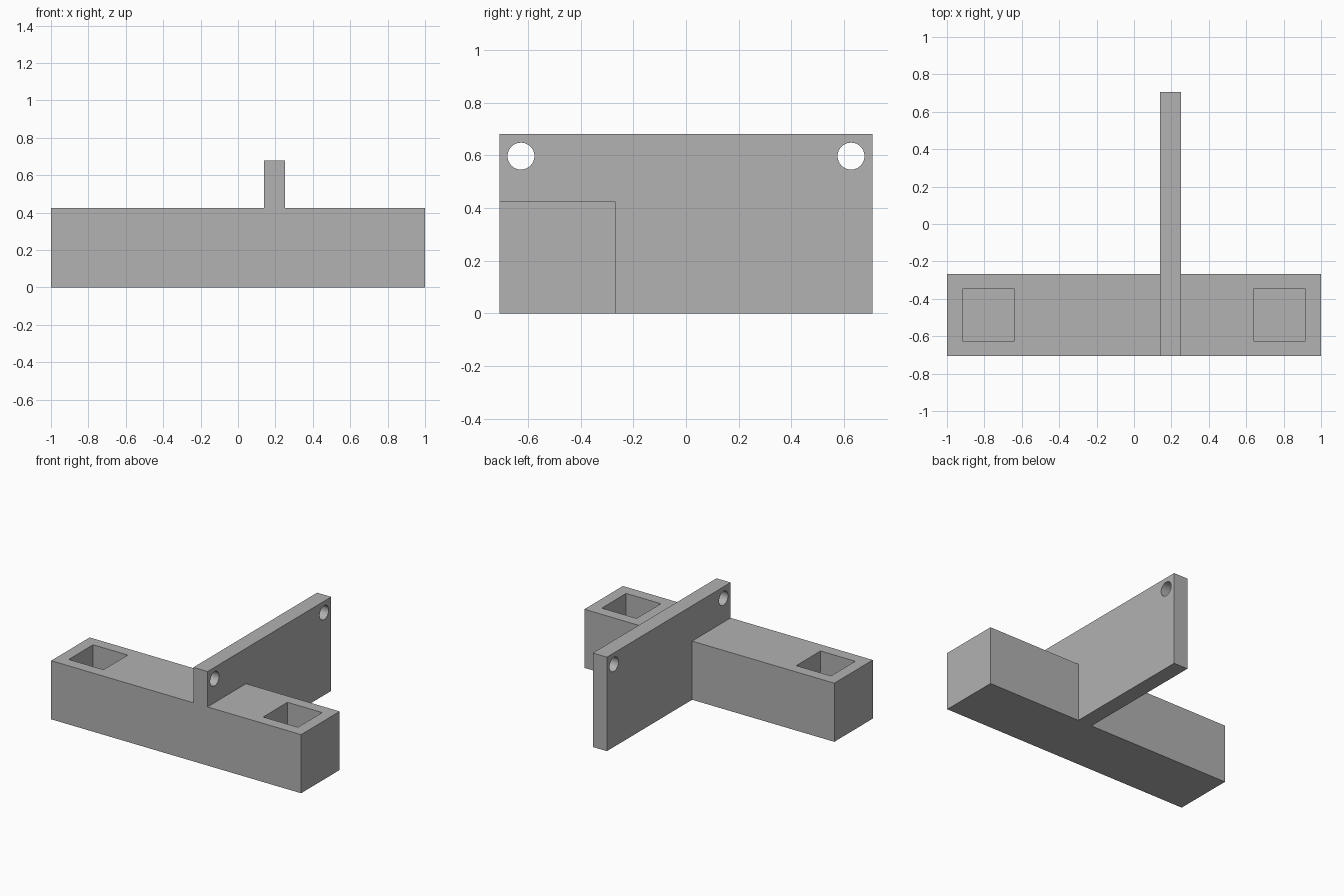
import bpy
import math

cube = bpy.data.objects.get("Cube")
if cube:
    bpy.data.objects.remove(cube, do_unlink=True)

grey = bpy.data.materials.new("light grey")
grey.use_nodes = True
colour = (0.445, 0.445, 0.445, 1)
grey.diffuse_color = colour
grey.node_tree.nodes["Principled BSDF"].inputs["Base Color"].default_value = colour


def box(name, x, y, z):
    """Box spanning the given (low, high) ranges."""
    spans = (x, y, z)
    bpy.ops.mesh.primitive_cube_add(size=1, location=[(a + b) / 2 for a, b in spans])
    ob = bpy.context.object
    ob.name = name
    ob.scale = [b - a for a, b in spans]
    bpy.ops.object.transform_apply(location=True, rotation=True, scale=True)
    ob.data.materials.append(grey)
    return ob


def combine(target, tool, operation):
    """Apply a boolean and discard the tool."""
    mod = target.modifiers.new(operation.lower(), 'BOOLEAN')
    mod.operation = operation
    mod.solver = 'EXACT'
    mod.object = tool
    bpy.context.view_layer.objects.active = target
    bpy.ops.object.modifier_apply(modifier=mod.name)
    bpy.data.objects.remove(tool, do_unlink=True)


# Crossbar merged with the upright plate
front, back = -0.707, 0.707
bracket = box("bracket", (-1, 1), (front, -0.267), (0, 0.424))
plate = box("upright_plate", (0.138, 0.251), (front, back), (0, 0.68))
combine(bracket, plate, 'UNION')

# Square blind pocket near each end of the crossbar
for side in (-1, 1):
    x = side * 0.778
    pocket = box("pocket_cutter", (x - 0.139, x + 0.139), (-0.625, -0.347), (0.085, 0.6))
    combine(bracket, pocket, 'DIFFERENCE')

# Round hole through each upper corner of the plate
for y in (-0.626, 0.626):
    bpy.ops.mesh.primitive_cylinder_add(vertices=48, radius=0.051, depth=0.4,
                                        location=(0.195, y, 0.597),
                                        rotation=(0, math.pi / 2, 0))
    hole = bpy.context.object
    hole.name = "hole_cutter"
    hole.data.materials.append(grey)
    combine(bracket, hole, 'DIFFERENCE')

# Smooth hole walls, crisp box edges
bpy.ops.object.select_all(action='DESELECT')
bracket.select_set(True)
bpy.context.view_layer.objects.active = bracket
bpy.ops.object.shade_smooth_by_angle(angle=math.radians(30))
